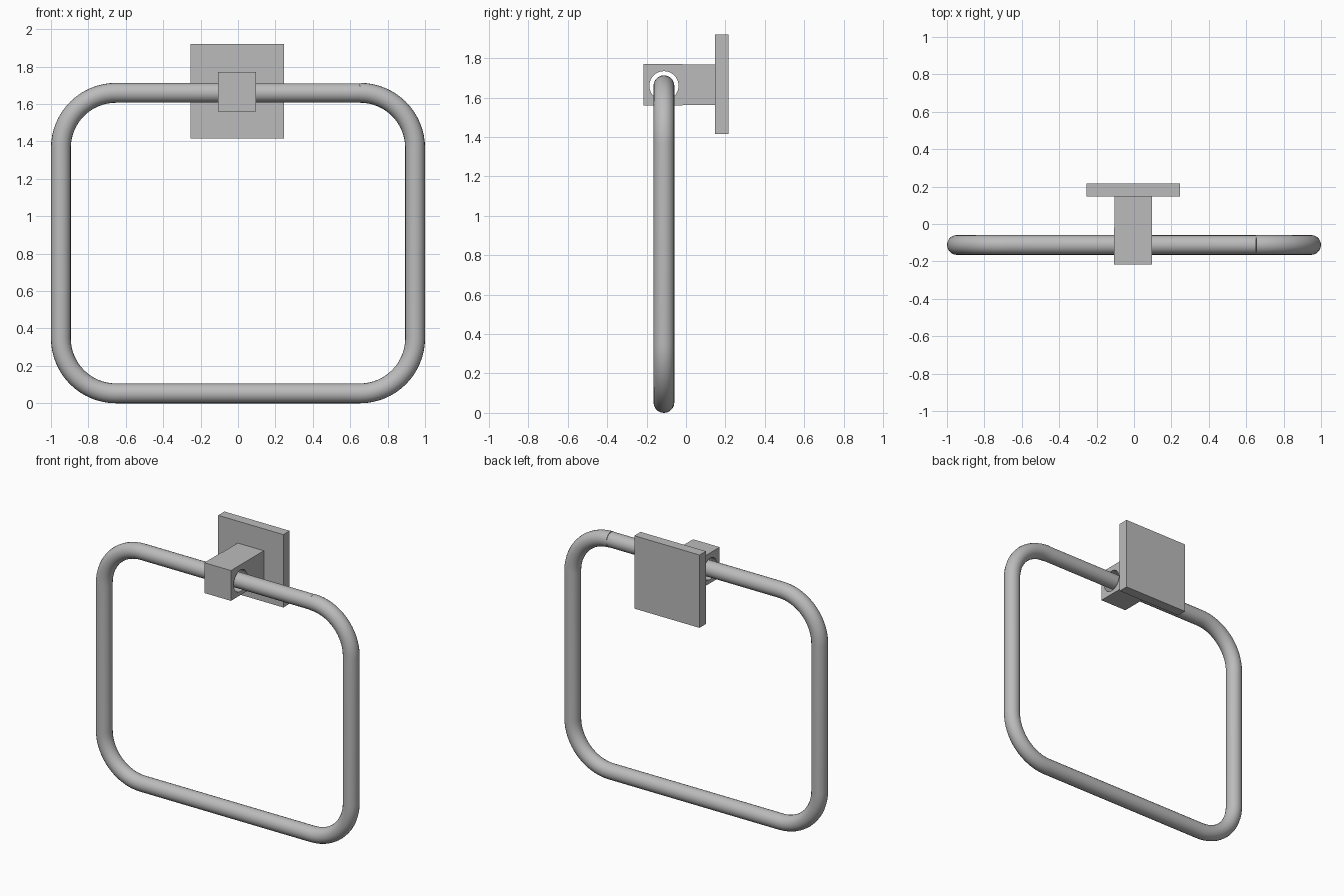
import bpy
import math
from mathutils import Vector

if "Cube" in bpy.data.objects:
    bpy.data.objects.remove(bpy.data.objects["Cube"], do_unlink=True)

metal = bpy.data.materials.new("satin grey metal")
metal.use_nodes = True
grey = (0.5, 0.5, 0.5, 1)
metal.diffuse_color = grey
metal.node_tree.nodes["Principled BSDF"].inputs["Base Color"].default_value = grey

ROD_Y, ROD_Z, ROD_R = -0.112, 1.66, 0.053
HALF_X, BEND = 1 - ROD_R, 0.295
JOINT_X = HALF_X - BEND
MOUNT_X = -0.005


def box(name, low, high):
    low, high = Vector(low), Vector(high)
    bpy.ops.mesh.primitive_cube_add(size=1, location=(low + high) / 2)
    obj = bpy.context.object
    obj.name = name
    obj.scale = high - low
    bpy.ops.object.transform_apply(location=False, rotation=False, scale=True)
    obj.data.materials.append(metal)
    return obj


def x_cylinder(name, radius, x0, x1):
    bpy.ops.mesh.primitive_cylinder_add(
        vertices=40, radius=radius, depth=x1 - x0,
        location=((x0 + x1) / 2, ROD_Y, ROD_Z), rotation=(0, math.pi / 2, 0))
    obj = bpy.context.object
    obj.name = name
    obj.data.materials.append(metal)
    bpy.ops.object.shade_smooth_by_angle()
    return obj


# Wall plate, neck and holder block
box("wall_plate", (MOUNT_X - 0.25, 0.147, 1.415), (MOUNT_X + 0.25, 0.216, 1.92))
box("neck", (MOUNT_X - 0.1, -0.018, 1.563), (MOUNT_X + 0.1, 0.147, 1.768))
block = box("holder_block", (MOUNT_X - 0.102, -0.216, 1.56), (MOUNT_X + 0.102, -0.018, 1.77))

# Bored hole for the ring through the block
cutter = x_cylinder("bore_cutter", 0.074, -0.3, 0.3)
cutter.hide_render = True
bore = block.modifiers.new("bore", "BOOLEAN")
bore.object = cutter
bore.solver = 'EXACT'
bpy.context.view_layer.objects.active = block
bpy.ops.object.modifier_apply(modifier="bore")
bpy.data.objects.remove(cutter, do_unlink=True)

# Ring: four rounded corners swept from the joint round to the block
path = [(0, ROD_Z)]
corners = [(-1, ROD_Z - BEND, 90), (-1, ROD_R + BEND, 180),
           (1, ROD_R + BEND, 270), (1, ROD_Z - BEND, 360)]
STEPS = 16
for side, cz, start in corners:
    for i in range(STEPS + 1):
        a = math.radians(start + 90 * i / STEPS)
        path.append((side * JOINT_X + BEND * math.cos(a), cz + BEND * math.sin(a)))

curve = bpy.data.curves.new("ring", "CURVE")
curve.dimensions = '3D'
curve.bevel_depth = ROD_R
curve.bevel_resolution = 8
curve.use_fill_caps = True
spline = curve.splines.new("POLY")
spline.points.add(len(path) - 1)
for point, (x, z) in zip(spline.points, path):
    point.co = (x, ROD_Y, z, 1)
ring = bpy.data.objects.new("ring", curve)
bpy.context.collection.objects.link(ring)
curve.materials.append(metal)
bpy.ops.object.select_all(action='DESELECT')
ring.select_set(True)
bpy.context.view_layer.objects.active = ring
bpy.ops.object.convert(target='MESH')
bpy.ops.object.shade_smooth_by_angle()

# Straight closing piece, a touch slimmer so the joint shows
x_cylinder("ring_closing_bar", ROD_R - 0.002, 0, JOINT_X)
